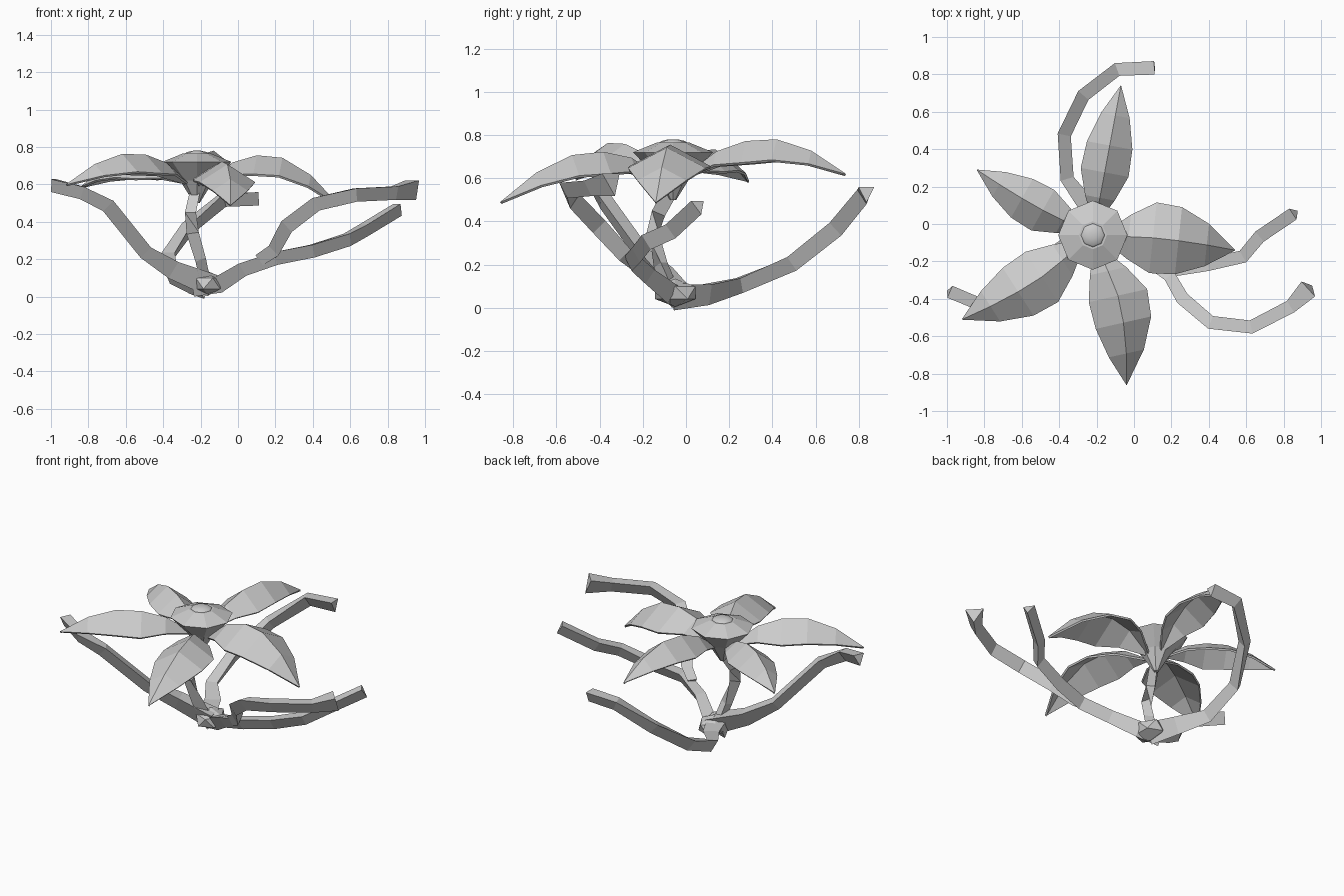
import bpy, bmesh, math
from mathutils import Vector

old = bpy.data.objects.get("Cube")
if old:
    bpy.data.objects.remove(old, do_unlink=True)

grey = bpy.data.materials.new("plain_grey")
grey.use_nodes = True
COLOUR = (0.6, 0.6, 0.6, 1)
grey.diffuse_color = COLOUR
grey.node_tree.nodes["Principled BSDF"].inputs["Base Color"].default_value = COLOUR

CENTRE = Vector((-0.22, -0.06, 0))
UP = Vector((0, 0, 1))


def finish(name, bm):
    bmesh.ops.recalc_face_normals(bm, faces=bm.faces)
    mesh = bpy.data.meshes.new(name)
    bm.to_mesh(mesh)
    bm.free()
    mesh.materials.append(grey)
    obj = bpy.data.objects.new(name, mesh)
    bpy.context.collection.objects.link(obj)
    return obj


def loft(bm, rings, closed):
    """Join consecutive rows of points with faces."""
    rows = [[bm.verts.new(p) for p in ring] for ring in rings]
    count = len(rows[0])
    for a, b in zip(rows, rows[1:]):
        for i in range(count if closed else count - 1):
            j = (i + 1) % count
            bm.faces.new((a[i], a[j], b[j], b[i]))
    if closed:
        bm.faces.new(rows[0])
        bm.faces.new(rows[-1][::-1])


def tendril(name, path, sizes):
    """Three-sided vine: flat on top, keel below."""
    points = [Vector(p) for p in path]
    bm = bmesh.new()
    rings = []
    for i, p in enumerate(points):
        along = (points[min(i + 1, len(points) - 1)] - points[max(i - 1, 0)]).normalized()
        side = along.cross(UP).normalized()
        lift = side.cross(along)
        s = sizes[0] + (sizes[1] - sizes[0]) * min(1, i / 2)
        rings.append([p + side * s + lift * s * 0.8,
                      p - side * s + lift * s * 0.8,
                      p - lift * s * 1.2])
    loft(bm, rings, True)
    return finish(name, bm)


def petal(name, tip, left, right, arch):
    """Folded leaf shape: raised ridge with drooping edges."""
    tip = Vector(tip)
    axis = Vector((tip.x, tip.y, 0)) - Vector((CENTRE.x, CENTRE.y, 0))
    side = UP.cross(axis).normalized()
    bm = bmesh.new()
    rows = []
    # distance along petal, width share, arch share
    for t, w, a in ((0.08, 0.1, 0), (0.25, 0.62, 0.65), (0.42, 1, 0.95),
                    (0.6, 0.95, 1), (0.8, 0.6, 0.67), (1, 0.01, 0)):
        p = CENTRE + axis * t
        p.z = 0.62 + (tip.z - 0.62) * t + arch * a
        droop = UP * 0.1 * w
        rows.append([p + side * left * w - droop,
                     p + side * (left - right) / 2 * w,
                     p - side * right * w - droop])
    loft(bm, rows, False)
    obj = finish(name, bm)
    thick = obj.modifiers.new("thickness", "SOLIDIFY")
    thick.thickness = 0.012
    thick.offset = -1


def turned(name, profile):
    """Eight-sided lathe about the flower axis."""
    bm = bmesh.new()
    loft(bm, [[CENTRE + Vector((r * math.cos(k * math.pi / 4),
                                r * math.sin(k * math.pi / 4), z))
               for k in range(8)] for r, z in profile], True)
    return finish(name, bm)


# Flower: petals, disc with cone below, and centre button
petal("petal_east", (0.54, -0.14, 0.49), 0.21, 0.17, 0.2)
petal("petal_south", (-0.04, -0.86, 0.49), 0.22, 0.1, 0.165)
petal("petal_north", (-0.07, 0.74, 0.62), 0.13, 0.13, 0.16)
petal("petal_north_west", (-0.84, 0.29, 0.59), 0.14, 0.11, 0.13)
petal("petal_south_west", (-0.92, -0.51, 0.6), 0.2, 0.12, 0.155)
turned("flower_disc", [(0.015, 0.5), (0.09, 0.62), (0.185, 0.72), (0.075, 0.765)])
button = turned("flower_button", [(0.075, 0.755), (0.055, 0.772), (0.02, 0.78)])
for face in button.data.polygons:
    face.use_smooth = True

# Stem from the root hub up to the flower
tendril("stem", [(-0.18, -0.06, 0.06), (-0.21, -0.12, 0.2), (-0.24, -0.16, 0.34),
                 (-0.25, -0.13, 0.44), (-0.22, -0.06, 0.56)], (0.03, 0.03))

# Root hub
bm = bmesh.new()
bmesh.ops.create_icosphere(bm, subdivisions=1, radius=1)
for v in bm.verts:
    v.co = Vector((v.co.x * 0.09 - 0.16, v.co.y * 0.11 - 0.05, v.co.z * 0.065 + 0.07))
finish("root_hub", bm)

# Vines spreading from the hub
tendril("vine_back", [(-0.18, -0.06, 0.06), (-0.25, 0.1, 0.07), (-0.36, 0.25, 0.11),
                      (-0.37, 0.49, 0.21), (-0.26, 0.7, 0.37), (-0.08, 0.83, 0.52),
                      (0.11, 0.835, 0.53)], (0.06, 0.036))
tendril("vine_right", [(-0.14, -0.06, 0.07), (-0.35, -0.11, 0.15), (-0.5, -0.2, 0.24),
                       (-0.7, -0.38, 0.49), (-0.83, -0.43, 0.56), (-0.99, -0.36, 0.6)],
        (0.06, 0.035))
tendril("vine_left", [(-0.24, -0.06, 0.06), (-0.1, -0.08, 0.07), (0.03, -0.18, 0.15),
                      (0.2, -0.25, 0.21), (0.4, -0.215, 0.25), (0.59, -0.17, 0.31),
                      (0.68, -0.06, 0.36), (0.86, 0.06, 0.47)], (0.05, 0.035))
branch = tendril("vine_left_branch", [(0.12, -0.23, 0.2), (0.2, -0.29, 0.25),
                                      (0.27, -0.41, 0.38), (0.42, -0.53, 0.5),
                                      (0.63, -0.55, 0.55), (0.84, -0.44, 0.56),
                                      (0.95, -0.34, 0.6)], (0.03, 0.036))
# Flared end of the branch
for v in list(branch.data.vertices)[-3:]:
    v.co = Vector((0.94, -0.34, 0.58)) + (v.co - Vector((0.95, -0.34, 0.6))) * 1.5
